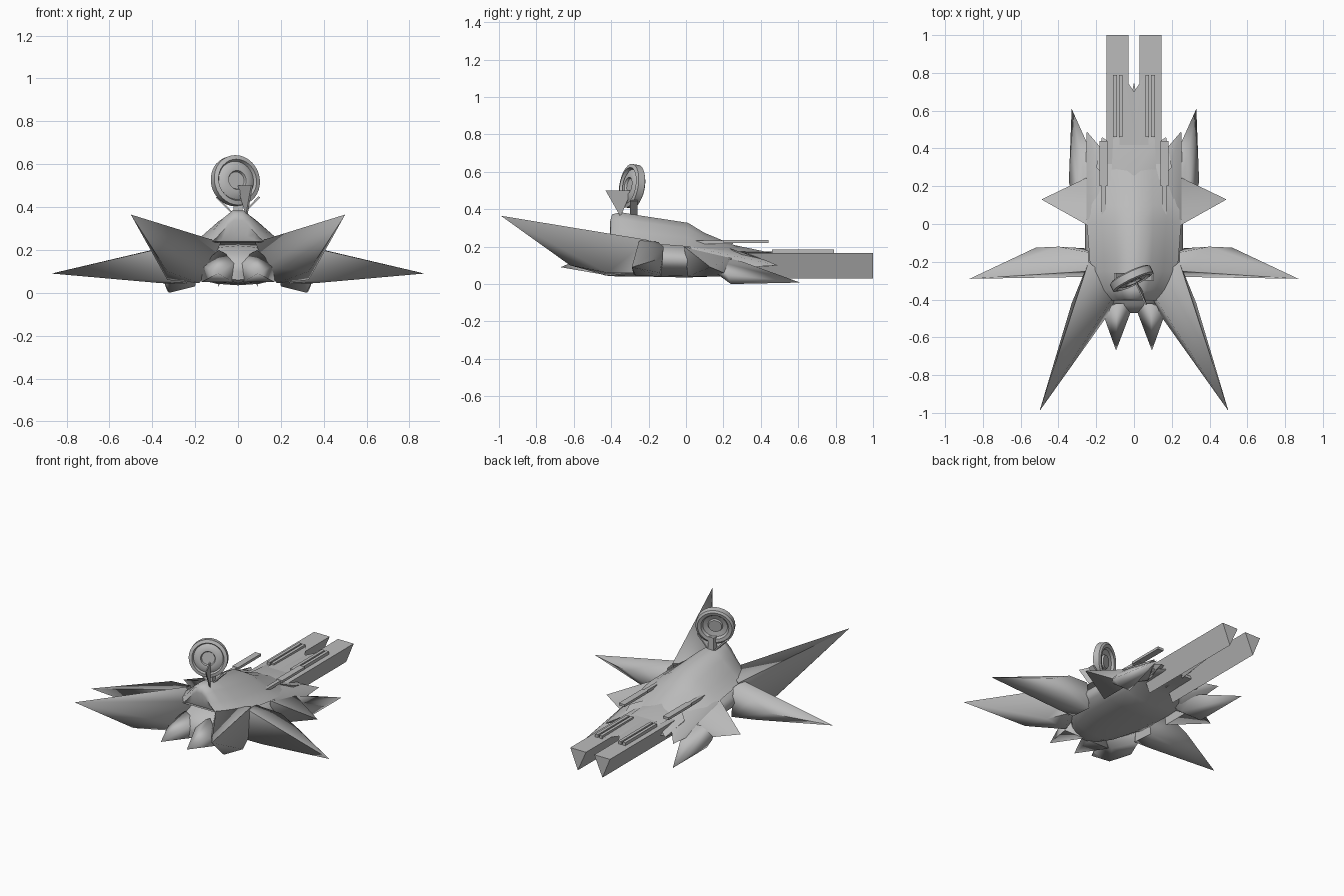
import bpy, bmesh, math
from mathutils import Vector, Matrix

if "Cube" in bpy.data.objects:
    bpy.data.objects.remove(bpy.data.objects["Cube"], do_unlink=True)

grey = bpy.data.materials.new("hull_grey")
grey.use_nodes = True
colour = (0.5, 0.5, 0.5, 1)
grey.diffuse_color = colour
grey.node_tree.nodes["Principled BSDF"].inputs["Base Color"].default_value = colour


def finish(name, bm, angle=50):
    bmesh.ops.recalc_face_normals(bm, faces=bm.faces)
    mesh = bpy.data.meshes.new(name)
    bm.to_mesh(mesh)
    bm.free()
    mesh.materials.append(grey)
    ob = bpy.data.objects.new(name, mesh)
    bpy.context.collection.objects.link(ob)
    bpy.ops.object.select_all(action='DESELECT')
    ob.select_set(True)
    bpy.context.view_layer.objects.active = ob
    bpy.ops.object.shade_smooth_by_angle(angle=math.radians(angle))


def solid(name, points, side=1, angle=80):
    """Faceted solid wrapped around a few corner points."""
    bm = bmesh.new()
    for x, y, z in points:
        bm.verts.new((x * side, y, z))
    res = bmesh.ops.convex_hull(bm, input=bm.verts)
    loose = [g for g in res["geom_interior"] if isinstance(g, bmesh.types.BMVert)]
    bmesh.ops.delete(bm, geom=loose, context='VERTS')
    finish(name, bm, angle)


def pair(name, points, angle=80):
    for side, label in ((1, "left_"), (-1, "right_")):
        solid(label + name, points, side, angle)


def loft(name, rings, angle=60):
    bm = bmesh.new()
    rows = [[bm.verts.new(p) for p in ring] for ring in rings]
    n = len(rows[0])
    for a, b in zip(rows, rows[1:]):
        for i in range(n):
            j = (i + 1) % n
            bm.faces.new((a[i], a[j], b[j], b[i]))
    bm.faces.new(rows[0])
    bm.faces.new(rows[-1])
    finish(name, bm, angle)


def box(name, x, y, z):
    solid(name, [(a, b, c) for a in x for b in y for c in z], angle=20)


# Lower hull: y, half width, bottom, top
hull = [(-.47, .08, .06, .14), (-.43, .13, .045, .18), (-.36, .2, .04, .22),
        (-.22, .26, .04, .235), (0, .26, .035, .22), (.14, .25, .04, .2),
        (.22, .23, .085, .18), (.36, .2, .09, .13), (.46, .1, .09, .11)]
rings = []
for y, w, lo, hi in hull:
    ring = []
    for i in range(16):
        a = math.tau * i / 16
        ring.append((w * math.cos(a), y, (lo + hi) / 2 + (hi - lo) / 2 * math.sin(a)))
    rings.append(ring)
loft("lower_hull", rings)

# Upper deck: y, half width, base, crest
deck = [(-.385, .11, .235, .27), (-.405, .12, .24, .34), (-.395, .13, .24, .375),
        (-.35, .17, .235, .387), (-.25, .23, .22, .37), (.01, .25, .2, .33),
        (.1, .25, .18, .275), (.28, .24, .14, .2), (.42, .13, .1, .14)]
bell = [(-1, 0), (-.84, .17), (-.68, .37), (-.4, .75), (-.15, .98),
        (.15, .98), (.4, .75), (.68, .37), (.84, .17), (1, 0)]
loft("upper_deck", [[(w * u, y, lo + (hi - lo) * v) for u, v in bell] for y, w, lo, hi in deck])

# Spikes radiating from the hull
pair("front_spike", [(.5, -.99, .365), (.08, -.34, .235), (.13, -.47, .12), (.18, -.42, .045),
                     (.33, -.62, .1), (.33, -.42, .06), (.27, -.28, .06), (.24, -.2, .235)])
pair("nose_spike", [(.095, -.67, .09), (0, -.42, .15), (.17, -.46, .13),
                    (.02, -.44, .05), (.17, -.44, .05), (.09, -.42, .2)])
pair("side_spike", [(.87, -.29, .09), (.52, -.125, .14), (.5, -.2, .172), (.4, -.12, .2),
                    (.24, -.15, .225), (.24, -.25, .235), (.24, -.28, .05), (.24, -.13, .04),
                    (.36, -.27, .045), (.4, -.14, .06)])
pair("rear_side_spike", [(.49, .13, .09), (.24, .25, .14), (.24, -.01, .2),
                         (.24, .25, .04), (.24, .01, .04), (.33, .05, .12)])
pair("rear_spike", [(.33, .61, .008), (.345, .22, .05), (.28, .02, .16), (.18, .05, .18),
                    (.2, .32, .1), (.27, .3, .12), (.2, .2, .03), (.32, .24, .0)])
pair("inner_rear_spike", [(.25, .49, .1), (.25, .02, .2), (.26, .1, .08), (.12, .1, .22),
                          (.13, .34, .15), (.19, .42, .13), (.14, .3, .08)])
pair("tail_point", [(.17, .46, .11), (.08, .4, .14), (.2, .3, .17), (.1, .2, .2), (.15, .3, .08)])

# Three-sided long barrels with the flat side up
pair("long_barrel", [(x, y, z) for y in (.25, 1) for x, z in ((.03, .165), (.145, .165), (.09, .03))], 40)

# Tail plates between the barrels
solid("tail_plate", [(0, .53, .15), (-.11, .45, .168), (.11, .45, .168), (-.12, .25, .175),
                     (.12, .25, .175), (0, .25, .21), (0, .3, .08)])
solid("tail_point_centre", [(0, .75, .12), (-.06, .45, .15), (.06, .45, .15), (0, .45, .08)])
pair("tail_prong", [(.06, .79, .17), (.078, .79, .17), (0, .7, .165), (.078, .4, .175),
                    (0, .4, .175), (.04, .4, .12)])

# Thin gun rods on the tail and the deck edges
for s in (1, -1):
    label = "left_" if s > 0 else "right_"
    for i, x in enumerate((.07, .1)):
        box(f"{label}tail_rod_{i + 1}", (s * (x - .01), s * (x + .01)), (.46, .79), (.162, .185))
    box(label + "deck_rod", (s * .14, s * .182), (.2, .44), (.22, .236))
    box(label + "deck_rod_mount", (s * .148, s * .172), (.05, .25), (.215, .234))
    # Cradle arm holding the dish
    solid(label + "cradle_arm", [(s * x, y, z) for y in (-.3, -.26)
                                 for x, z in ((.02, .37), (.03, .37), (.105, .445), (.095, .45))], angle=20)

# Tilted stepped dish, spun around its own axis
profile = [(.0, -.012), (.04, -.012), (.045, -.002), (.075, -.01), (.085, -.024), (.105, -.028),
           (.118, -.02), (.118, .018), (.098, .024), (.09, .008), (.068, .022), (.045, .022),
           (.04, .01), (.0, .01)]
bm = bmesh.new()
verts = [bm.verts.new((r, 0, h)) for r, h in profile]
edges = [bm.edges.new(e) for e in zip(verts, verts[1:])]
bmesh.ops.spin(bm, geom=verts + edges, cent=(0, 0, 0), axis=(0, 0, 1),
               angle=math.tau, steps=32, use_duplicate=False)
bmesh.ops.remove_doubles(bm, verts=bm.verts, dist=.0005)
facing = Vector((.42, -.88, .15)).to_track_quat('Z', 'Y').to_matrix().to_4x4()
bmesh.ops.transform(bm, matrix=Matrix.Translation((-.012, -.29, .523)) @ facing, verts=bm.verts)
finish("dish", bm, 35)

# Feed fin in front of the dish and the post under it
solid("feed_fin", [(x + d, y, z) for d in (-.004, .004)
                   for x, y, z in ((0, -.29, .5), (.065, -.43, .5), (.04, -.35, .36))], angle=20)
box("dish_post", (-.02, .02), (-.295, -.26), (.34, .45))
